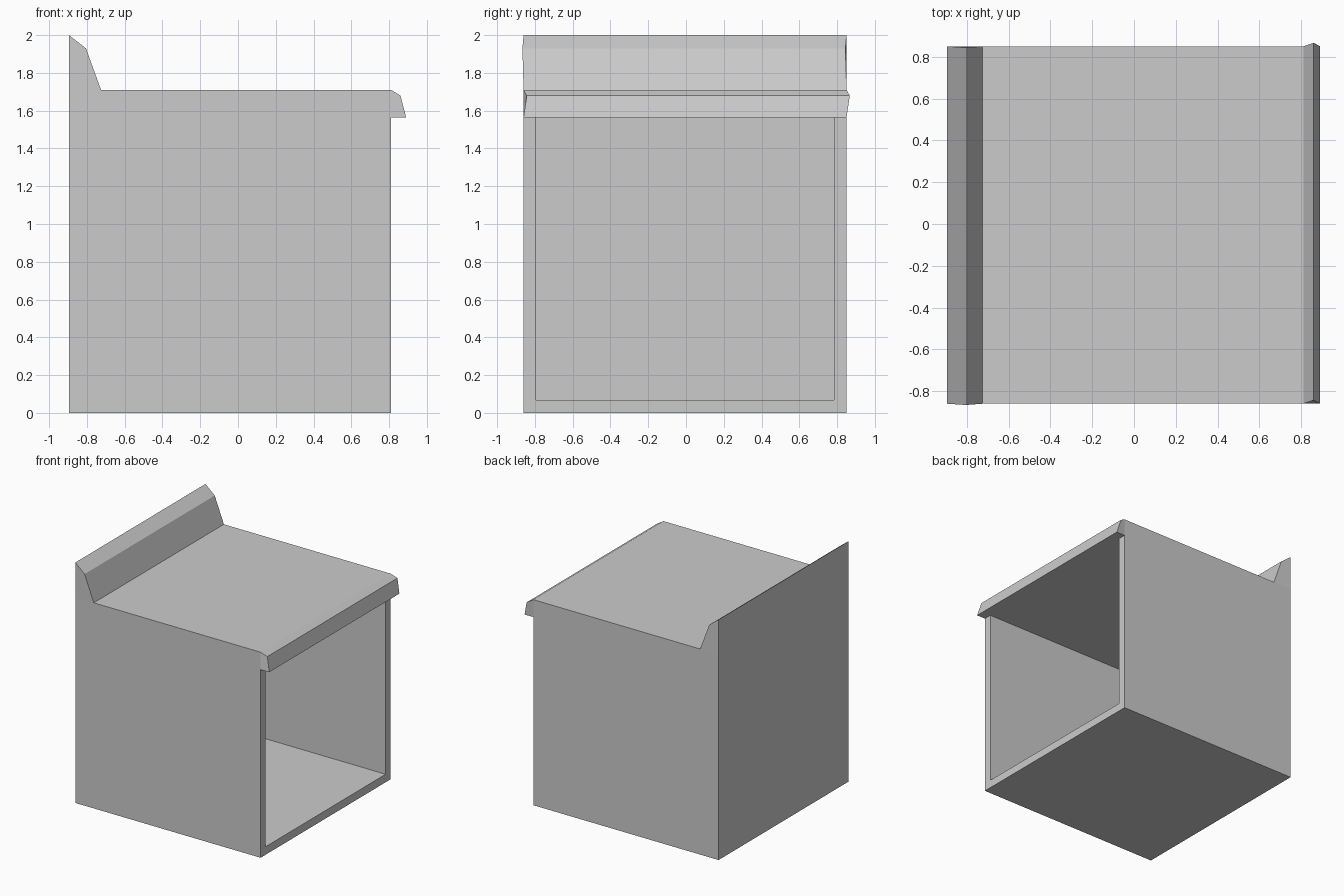
import bpy
import bmesh

if "Cube" in bpy.data.objects:
    bpy.data.objects.remove(bpy.data.objects["Cube"], do_unlink=True)

# Single flat colour
grey = bpy.data.materials.new("light_grey")
grey.use_nodes = True
colour = (0.6, 0.6, 0.6, 1)
grey.diffuse_color = colour
grey.node_tree.nodes["Principled BSDF"].inputs["Base Color"].default_value = colour

RIGHT, LEFT = -0.86, 0.85          # y ends of the box
BACK, FACE = -0.895, 0.81          # back wall and open face in x
TOP, LIP_BASE = 1.71, 1.565
SPLASH_FOOT = -0.725
WALL = 0.067


def extrude_profile(name, points, open_edges=(), shift=None, cavity_edge=None):
    """Extrude an x-z outline along y; open edges are hidden joints."""
    shift = shift or [0] * len(points)
    bm = bmesh.new()
    near, far = [[bm.verts.new((x, y + s, z)) for (x, z), s in zip(points, shift)]
                 for y in (RIGHT, LEFT)]
    bm.faces.new(near)
    bm.faces.new(far[::-1])
    opening = None
    for i in range(len(points)):
        if i in open_edges:
            continue
        j = (i + 1) % len(points)
        face = bm.faces.new((near[i], far[i], far[j], near[j]))
        if i == cavity_edge:
            opening = face
    bm.normal_update()
    for face in bm.faces:
        face.material_index = 0
    # Frame the opening, then push its panel inwards to form the cavity
    if opening:
        bmesh.ops.inset_region(bm, faces=[opening], thickness=WALL, use_even_offset=True)
        cut = bmesh.ops.extrude_discrete_faces(bm, faces=[opening])["faces"]
        bmesh.ops.translate(bm, verts=cut[0].verts, vec=(BACK + WALL - FACE, 0, 0))
    if not open_edges:
        bmesh.ops.recalc_face_normals(bm, faces=bm.faces)
    mesh = bpy.data.meshes.new(name)
    bm.to_mesh(mesh)
    bm.free()
    mesh.materials.append(grey)
    obj = bpy.data.objects.new(name, mesh)
    bpy.context.collection.objects.link(obj)
    return obj


# Hollow box, open on one side
extrude_profile("box_body",
                [(BACK, 0), (FACE, 0), (FACE, LIP_BASE), (FACE, TOP),
                 (SPLASH_FOOT, TOP), (BACK, TOP)],
                open_edges=(2, 4), cavity_edge=1)

# Raised ridge along the back
extrude_profile("back_ridge",
                [(BACK, TOP), (SPLASH_FOOT, TOP), (-0.805, 1.93), (BACK, 2)],
                open_edges=(0,), shift=[0, 0, -0.006, 0])

# Overhanging lip above the opening
extrude_profile("front_lip",
                [(FACE, LIP_BASE), (0.89, LIP_BASE), (0.86, 1.68), (FACE, TOP)],
                open_edges=(3,), shift=[0, 0, 0.017, 0])
